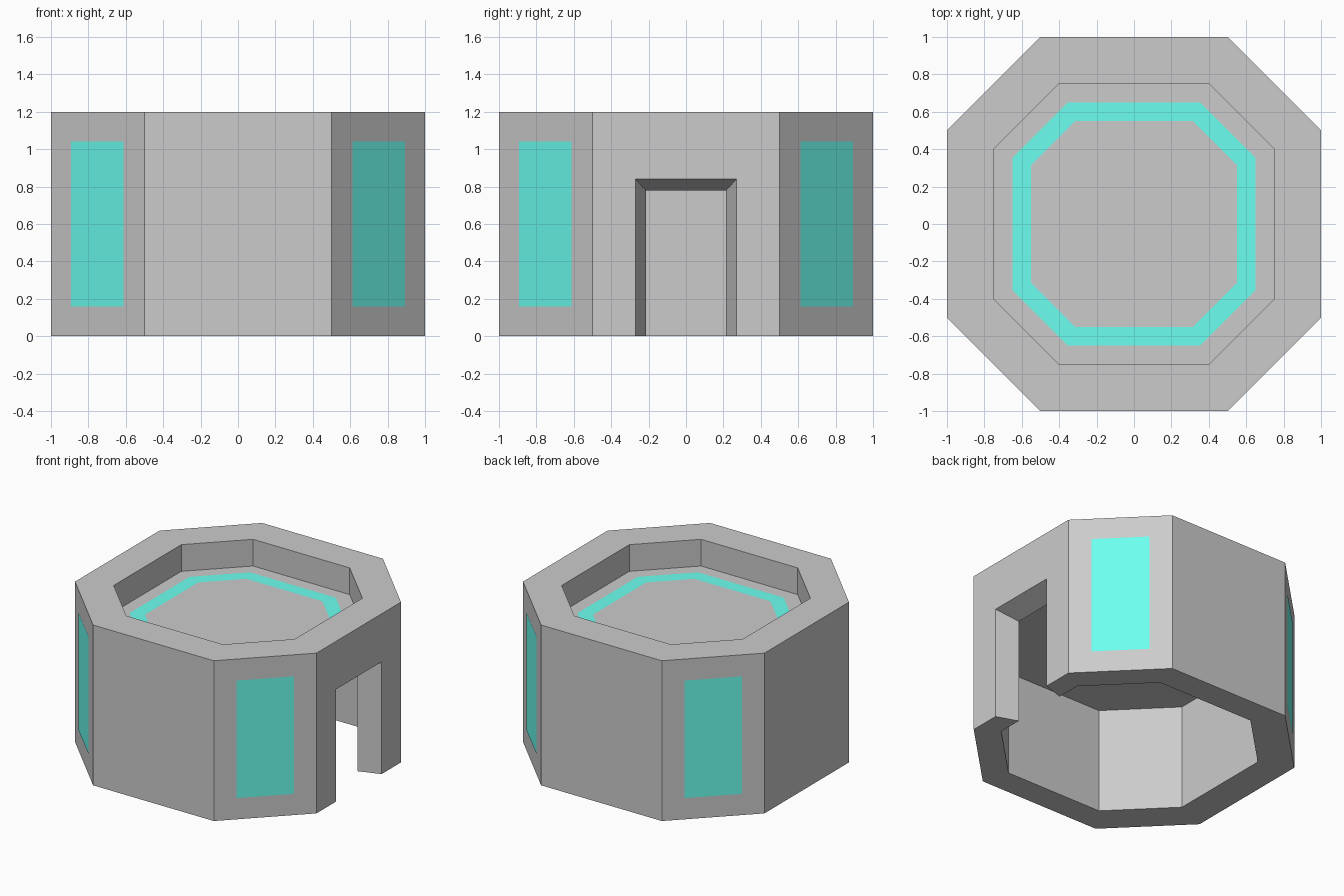
import bpy, bmesh
from mathutils import Vector

if "Cube" in bpy.data.objects:
    bpy.data.objects.remove(bpy.data.objects["Cube"])


def make_object(name, bm, mat=None):
    me = bpy.data.meshes.new(name)
    bm.to_mesh(me)
    bm.free()
    ob = bpy.data.objects.new(name, me)
    bpy.context.collection.objects.link(ob)
    if mat:
        me.materials.append(mat)
    return ob


def octagon(r, c, shift=0.0):
    pts = [(r, -c), (r, c), (c, r), (-c, r), (-r, c), (-r, -c), (-c, -r), (c, -r)]
    return [(x + shift, y) for x, y in pts]


def loft(name, ring_a, ring_b):
    """Closed solid between two matching rings of 3D points."""
    bm = bmesh.new()
    a = [bm.verts.new(p) for p in ring_a]
    b = [bm.verts.new(p) for p in ring_b]
    n = len(a)
    bm.faces.new(a[::-1])
    bm.faces.new(b)
    for i in range(n):
        j = (i + 1) % n
        bm.faces.new((a[i], a[j], b[j], b[i]))
    bmesh.ops.recalc_face_normals(bm, faces=bm.faces)
    return make_object(name, bm)


def prism(name, pts, z0, z1):
    return loft(name, [(x, y, z0) for x, y in pts], [(x, y, z1) for x, y in pts])


def cut(target, cutter):
    mod = target.modifiers.new("cut", 'BOOLEAN')
    mod.operation = 'DIFFERENCE'
    mod.solver = 'EXACT'
    mod.object = cutter
    bpy.context.view_layer.objects.active = target
    bpy.ops.object.modifier_apply(modifier=mod.name)
    bpy.data.objects.remove(cutter)


def door_profile(x):
    # splayed opening: narrows from the outer face (x=1) to the room (x=0.84)
    t = (1 - x) / 0.16
    w, h = 0.27 - 0.055 * t, 0.84 - 0.06 * t
    return [(x, -w, -0.1), (x, w, -0.1), (x, w, h), (x, -w, h)]


teal = bpy.data.materials.new("teal")
teal.diffuse_color = (0.15, 1.0, 0.87, 1)
teal.use_nodes = True
teal.node_tree.nodes["Principled BSDF"].inputs["Base Color"].default_value = teal.diffuse_color

# Octagonal shell with roof recess, hollow room and doorway
shell = prism("bunker_shell", octagon(1.0, 0.5), 0, 1.2)
cut(shell, prism("recess_cutter", octagon(0.75, 0.4), 1.0, 1.4))
cut(shell, prism("room_cutter", octagon(0.8, 0.4, 0.04), -0.2, 0.785))
cut(shell, loft("door_cutter", door_profile(0.78), door_profile(1.1)))

# Flat teal ring on the recessed roof
bm = bmesh.new()
outer = [bm.verts.new((x, y, 1.003)) for x, y in octagon(0.65, 0.355)]
inner = [bm.verts.new((x, y, 1.003)) for x, y in octagon(0.55, 0.315)]
for i in range(8):
    j = (i + 1) % 8
    bm.faces.new((outer[i], outer[j], inner[j], inner[i]))
make_object("roof_ring", bm, teal)

# Teal panels on the four diagonal walls
for sx in (-1, 1):
    for sy in (-1, 1):
        bm = bmesh.new()
        e = 0.002
        corners = [(0.61, 0.89, 0.16), (0.89, 0.61, 0.16),
                   (0.89, 0.61, 1.04), (0.61, 0.89, 1.04)]
        face = bm.faces.new([bm.verts.new((sx * (x + e), sy * (y + e), z))
                             for x, y, z in corners])
        face.normal_update()
        if face.normal.dot(Vector((sx, sy, 0))) < 0:
            face.normal_flip()
        side = ("back" if sy > 0 else "front") + ("_right" if sx > 0 else "_left")
        make_object("wall_panel_" + side, bm, teal)
